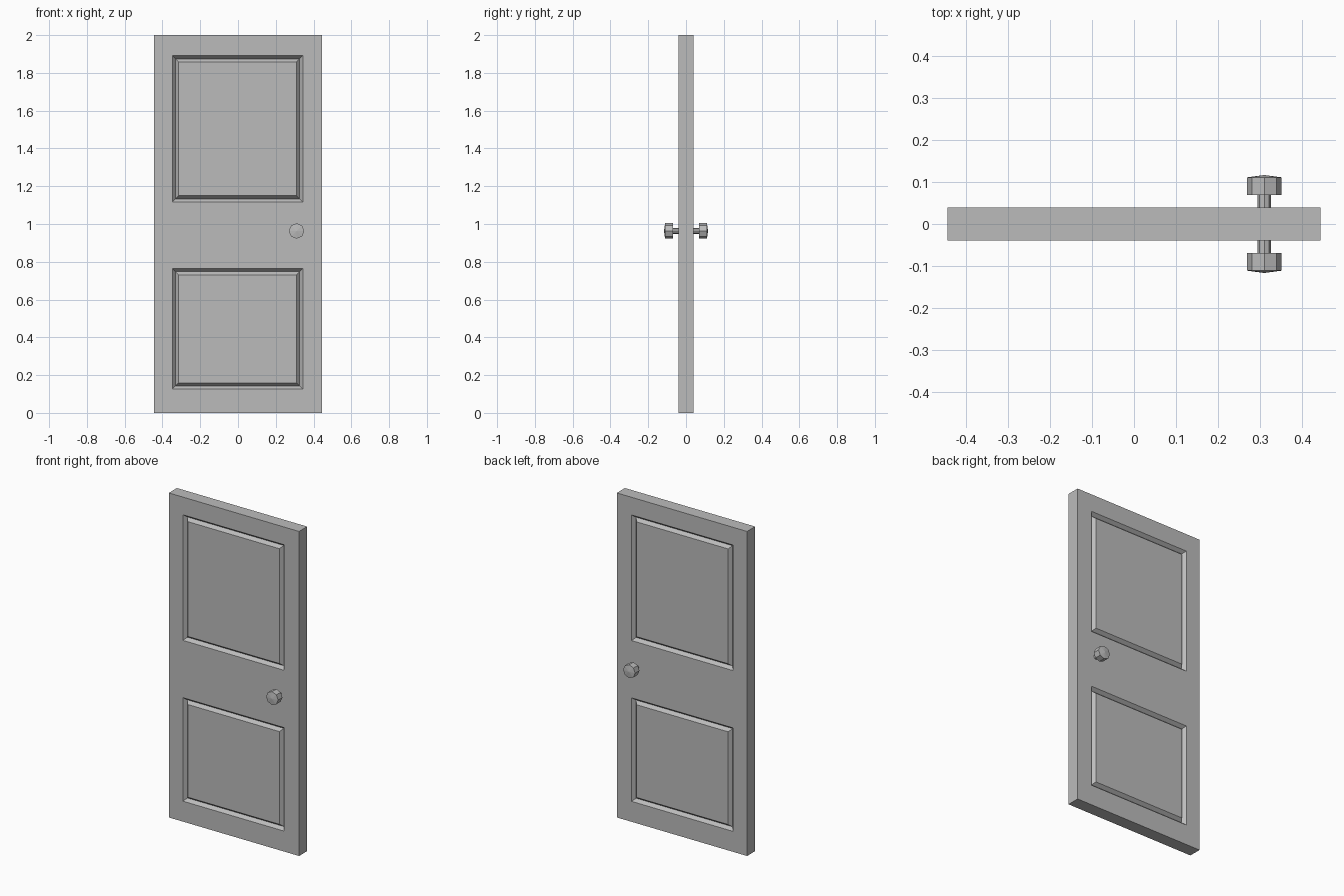
import bpy, bmesh, math
from mathutils import Matrix, Vector

if "Cube" in bpy.data.objects:
    bpy.data.objects.remove(bpy.data.objects["Cube"], do_unlink=True)

WIDTH, THICK, HEIGHT = 0.888, 0.079, 2.0
PANEL_X = (-0.348, 0.343)
PANELS_Z = ((0.126, 0.764), (1.117, 1.891))
MOULD, DEPTH = 0.0235, 0.02
KNOB_X, KNOB_Z, SIDES = 0.31, 0.963, 8

# One plain grey for everything
grey = bpy.data.materials.new("grey")
grey.use_nodes = True
colour = (0.5, 0.5, 0.5, 1)
grey.diffuse_color = colour
grey.node_tree.nodes["Principled BSDF"].inputs["Base Color"].default_value = colour


def add_object(name, bm):
    bmesh.ops.recalc_face_normals(bm, faces=bm.faces)
    mesh = bpy.data.meshes.new(name)
    bm.to_mesh(mesh)
    bm.free()
    mesh.materials.append(grey)
    obj = bpy.data.objects.new(name, mesh)
    bpy.context.collection.objects.link(obj)
    return obj


def cut(bm, axis, value):
    point, normal = Vector(), Vector()
    point[axis], normal[axis] = value, 1
    bmesh.ops.bisect_plane(bm, geom=bm.verts[:] + bm.edges[:] + bm.faces[:],
                           plane_co=point, plane_no=normal)


# Door slab, with V-grooved panels on both faces
bm = bmesh.new()
bmesh.ops.create_cube(bm, size=1, matrix=Matrix.Translation((0, 0, HEIGHT / 2))
                      @ Matrix.Diagonal((WIDTH, THICK, HEIGHT, 1)))
for x in PANEL_X:
    cut(bm, 0, x)
for z in PANELS_Z[0] + PANELS_Z[1]:
    cut(bm, 2, z)


def is_panel(face):
    c = face.calc_center_median()
    return (abs(face.normal.y) > 0.9 and PANEL_X[0] < c.x < PANEL_X[1]
            and any(low < c.z < high for low, high in PANELS_Z))


bm.normal_update()
panels = [f for f in bm.faces if is_panel(f)]
for depth in (-DEPTH, DEPTH):
    bmesh.ops.inset_individual(bm, faces=panels, thickness=MOULD, depth=depth)
add_object("door_slab", bm)


# Knobs: a thin stem and a faceted head with a shallow pointed face
def knob(name, side):
    profile = [(0, 0.03), (0.016, 0.03), (0.016, 0.069), (0.041, 0.069),
               (0.041, 0.111), (0, 0.1165)]
    bm = bmesh.new()
    verts = [bm.verts.new((KNOB_X + r, side * y, KNOB_Z)) for r, y in profile]
    edges = [bm.edges.new(pair) for pair in zip(verts, verts[1:])]
    bmesh.ops.spin(bm, geom=verts + edges, cent=(KNOB_X, 0, KNOB_Z),
                   axis=(0, 1, 0), angle=math.tau, steps=SIDES)
    bmesh.ops.remove_doubles(bm, verts=bm.verts, dist=0.0005)
    add_object(name, bm)


knob("front_knob", -1)
knob("back_knob", 1)
